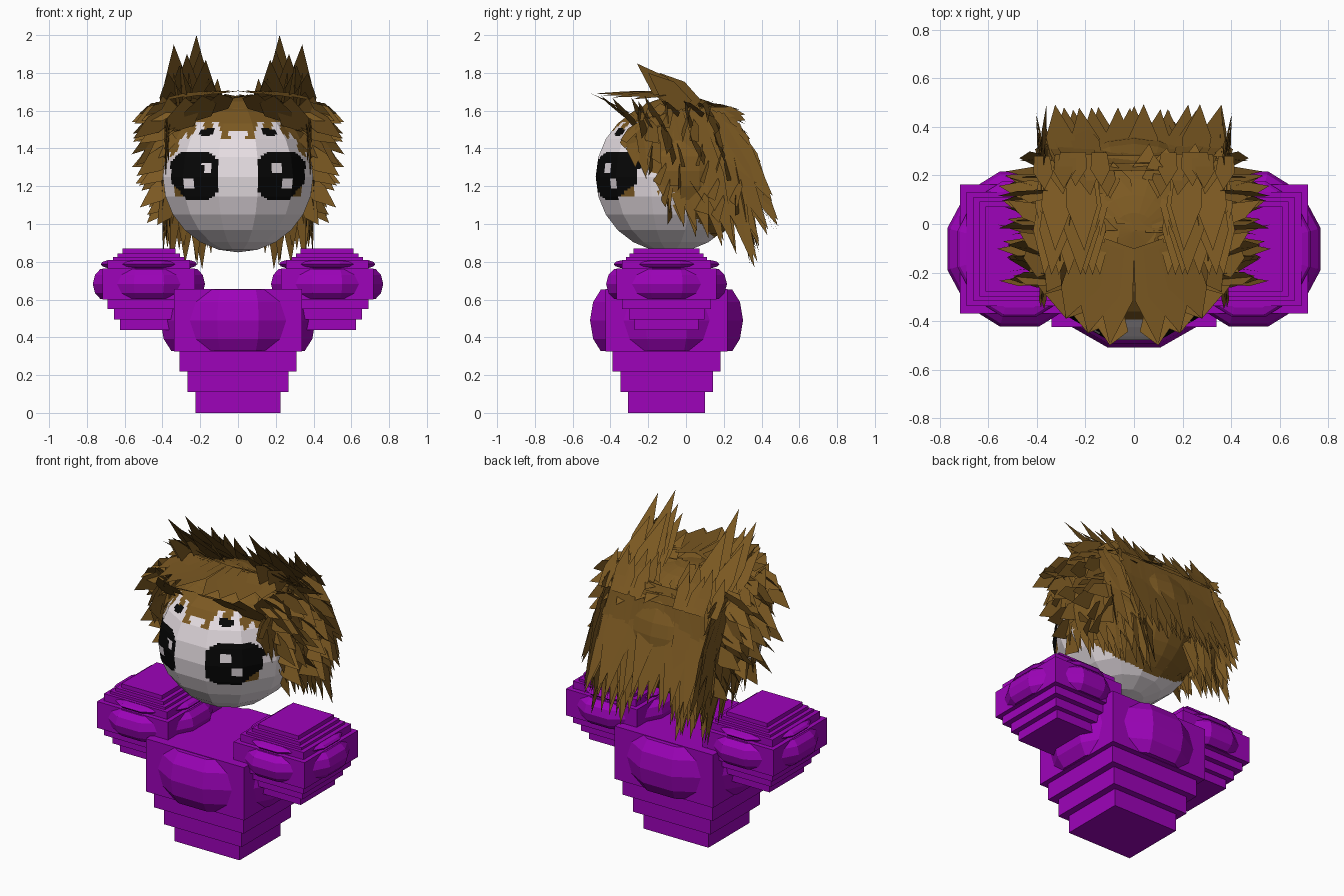
import bpy, bmesh, math, random
from mathutils import Vector

if "Cube" in bpy.data.objects:
    bpy.data.objects.remove(bpy.data.objects["Cube"])
random.seed(7)


def material(name, rgb):
    m = bpy.data.materials.new(name)
    m.use_nodes = True
    m.diffuse_color = (*rgb, 1)
    bsdf = m.node_tree.nodes["Principled BSDF"]
    bsdf.inputs["Base Color"].default_value = (*rgb, 1)
    bsdf.inputs["Roughness"].default_value = 0.9
    return m


PURPLE = material("purple", (0.34, 0.001, 0.49))
BROWN = material("hair_brown", (0.20, 0.10, 0.016))
PALE = material("pale_skin", (0.84, 0.77, 0.81))
BLACK = material("black", (0.002, 0.002, 0.002))


def finish(bm, name, *mats):
    me = bpy.data.meshes.new(name)
    bm.to_mesh(me)
    bm.free()
    for m in mats:
        me.materials.append(m)
    ob = bpy.data.objects.new(name, me)
    bpy.context.collection.objects.link(ob)
    return ob


def stack(name, cx, cy, tiers):
    """Stepped tower of boxes: (z0, z1, half x, half y)."""
    bm = bmesh.new()
    for z0, z1, hx, hy in tiers:
        vs = bmesh.ops.create_cube(bm, size=2)["verts"]
        for v in vs:
            v.co = (cx + v.co.x * hx, cy + v.co.y * hy, (z0 + z1) / 2 + v.co.z * (z1 - z0) / 2)
    return finish(bm, name, PURPLE)


def bulge(name, cx, cy, z0, z1, rx, ry):
    """Twelve-sided rounded drum with flats facing front and sides."""
    bm = bmesh.new()
    k = 1 / math.cos(math.pi / 12)
    rings = []
    for t, s in ((0, .86), (.2, .96), (.5, 1), (.8, .96), (1, .86)):
        rings.append([bm.verts.new((cx + rx * s * k * math.cos((i + .5) * math.pi / 6),
                                    cy + ry * s * k * math.sin((i + .5) * math.pi / 6),
                                    z0 + (z1 - z0) * t)) for i in range(12)])
    for a, b in zip(rings, rings[1:]):
        for i in range(12):
            j = (i + 1) % 12
            bm.faces.new((a[i], a[j], b[j], b[i]))
    bm.faces.new(rings[0][::-1])
    bm.faces.new(rings[-1])
    return finish(bm, name, PURPLE)


# Torso and arms
CY = -.103
stack("torso", 0, CY, [(0, .11, .225, .203), (.11, .22, .268, .245),
                       (.22, .325, .31, .285), (.325, .655, .34, .322)])
bulge("torso_bulge", 0, CY, .327, .652, .41, .405)
for side, sx in (("left", 1), ("right", -1)):
    cx = .472 * sx
    stack(side + "_arm", cx, CY, [
        (.44, .495, .153, .17), (.495, .55, .185, .20), (.55, .60, .218, .235),
        (.60, .765, .245, .265), (.765, .81, .218, .235), (.81, .825, .19, .215),
        (.825, .845, .165, .195), (.845, .87, .14, .175)])
    bulge(side + "_arm_bulge", cx, CY, .602, .763, .297, .32)
    bulge(side + "_shoulder_bulge", cx, CY, .767, .808, .255, .28)


# Head with painted eyes, brows and hairline
def face_colour(p):
    x, y, z = p
    u = abs(x)
    line = 1.47 if u < .1 else 1.52 if u < .22 else 1.52 - (u - .22) * 1.1
    line += .02 * (1 if math.sin(u * 70) > 0 else -1)
    if y > -.12:
        return 1 if z > 1.45 - 1.1 * (y + .33) else 0
    if abs(u - .165) < .035 and abs(z - 1.487 + .2 * (u - .165)) < .018:
        return 2
    if z > line:
        return 1
    for hx, hz in ((-.16, 1.30), (-.26, 1.215), (.21, 1.30), (.255, 1.215)):
        if max(abs(x - hx), abs(z - hz)) < .026:
            return 0
    a, b = (u - .228) / .128, (z - 1.255) / .125
    corner = 1.3 if a > 0 and b < 0 else 1.6
    if max(abs(a), abs(b)) < 1 and abs(a) + abs(b) < corner:
        return 2
    if abs(u - .305) < .03 and abs(z - 1.17) < .025:
        return 1
    return 0


bm = bmesh.new()
bmesh.ops.create_uvsphere(bm, u_segments=12, v_segments=12, radius=1)
c, s = math.cos(math.pi / 12), math.sin(math.pi / 12)
for v in bm.verts:
    x, y, z = v.co
    v.co = (.412 * (x * c - y * s), -.08 + .412 * (x * s + y * c), 1.25 + .4 * z)
bmesh.ops.subdivide_edges(bm, edges=bm.edges[:], cuts=9, use_grid_fill=True)
for f in bm.faces:
    f.material_index = face_colour(f.calc_center_median())
finish(bm, "head", PALE, BROWN, BLACK)

# Hair cap under the strands
bm = bmesh.new()
bmesh.ops.create_uvsphere(bm, u_segments=24, v_segments=16, radius=1)
for v in bm.verts:
    v.co = (.42 * v.co.x, -.03 + .39 * v.co.y, 1.28 + .40 * v.co.z)
low = [f for f in bm.faces
       if f.calc_center_median().z < 1.5 - 1.1 * (f.calc_center_median().y + .33)]
bmesh.ops.delete(bm, geom=low, context="FACES")
finish(bm, "hair_cap", BROWN)

# Strands: flat pointed blades
CENTRE = Vector((0, 0, 1.25))


def blade(bm, base, tip, across, w):
    base, tip = Vector(base), Vector(tip)
    d = Vector(across).normalized() * w / 2
    mid = base.lerp(tip, .5)
    pts = [base - d * .8, base + d * .8, mid + d, tip, mid - d]
    n = (pts[1] - pts[0]).cross(tip - base)
    if n.dot(mid - CENTRE) < 0:
        pts.reverse()
    bm.faces.new([bm.verts.new(p) for p in pts])


def rnd(a):
    return random.uniform(-a, a)


def both(bm, base, tip, across, w):
    """Blade and its mirror image."""
    for sx in (1, -1):
        blade(bm, *[(p[0] * sx, p[1], p[2]) for p in (base, tip, across)], w)


X = (1, 0, 0)

# Fringe: a flat roof above and sheets flaring up from the hairline
bm = bmesh.new()
for tip, w in (((.10, -.50, 1.69), .16), ((.19, -.45, 1.68), .2), ((.28, -.39, 1.67), .18),
               ((.36, -.28, 1.66), .18)):
    both(bm, (tip[0] * .6, -.08, 1.70), tip, (1, .35, -.1), w)
for base, tip, w in (((.12, -.30, 1.59), (.10, -.50, 1.69), .20),
                     ((.21, -.30, 1.55), (.19, -.45, 1.68), .20),
                     ((.30, -.25, 1.50), (.28, -.39, 1.67), .20),
                     ((.36, -.18, 1.48), (.37, -.29, 1.67), .16),
                     ((.39, -.12, 1.50), (.40, -.22, 1.68), .14)):
    both(bm, base, tip, (1, .5, -.3), w)
both(bm, (.30, -.10, 1.62), (.38, -.27, 1.46), (.7, .6, -.3), .15)
finish(bm, "fringe", BROWN)

# Two upright tufts leaning forward
bm = bmesh.new()
for tx, tz in ((.22, 2.0), (.17, 1.87), (.27, 1.90), (.34, 1.95), (.31, 1.84), (.37, 1.80),
               (.20, 1.92), (.14, 1.76)):
    for k in range(2):
        y = .16 + .1 * k
        both(bm, (.24 + (tx - .24) * .7, y, 1.54), (tx - .015 * k, y - .37, tz - .1 * k), X, .13)
for x, y, ty, tz in ((.30, -.02, -.26, 1.85), (.34, .0, -.20, 1.80), (.26, .05, -.14, 1.80)):
    both(bm, (x - .02, y, 1.62), (x, ty, tz), (.3, .6, .7), .12)
finish(bm, "top_tufts", BROWN)

# Crown strands sweeping back
bm = bmesh.new()
for i in range(34):
    x = rnd(.34)
    y = random.uniform(-.15, .16)
    z = 1.70 - .6 * x * x - .4 * max(y, 0)
    blade(bm, (x, y, z - .02), (x * 1.1 + rnd(.04), y + random.uniform(.13, .22), z - .09 + rnd(.05)),
          (1, 0, rnd(.4)), .12)
for i in range(14):
    x = .10 + .28 * i / 13
    y = random.uniform(.08, .30)
    both(bm, (x, y, 1.54), (x + rnd(.04), y - .14, 1.74 + rnd(.05)), X, .08)
finish(bm, "crown", BROWN)

# Long back curtain, in layers
bm = bmesh.new()
for layer in range(3):
    for i in range(17):
        x = -.33 + .66 * i / 16
        top = (x * .85, .22 + .03 * layer, 1.62 - .04 * layer)
        tip = (x + rnd(.03), .48 - .05 * layer + rnd(.015), .99 + .06 * layer + rnd(.05))
        blade(bm, top, tip, (1, 0, rnd(.1)), .12)
for i in range(10):
    x = .14 + .22 * i / 9
    both(bm, (x, .24, 1.35), (x + rnd(.03), .36 + rnd(.04), .84 + rnd(.07)), (1, rnd(.5), 0), .09)
both(bm, (.20, .24, 1.2), (.19, .38, .76), X, .08)
both(bm, (.27, .24, 1.2), (.28, .36, .79), X, .08)
finish(bm, "back_curtain", BROWN)

# Side sheets sweeping down and back
bm = bmesh.new()
for ty, tz in ((-.32, 1.40), (-.26, 1.30), (-.20, 1.24), (-.14, 1.15), (-.08, 1.06), (-.02, .98),
               (.05, .93), (.12, .92), (.20, .88), (.27, .84), (.37, .77), (.39, .88),
               (.44, .94), (.49, .99), (.45, 1.12), (.39, 1.3), (.34, 1.42), (.31, 1.55)):
    for k in range(2):
        by = max(-.26, min(.18, ty * .6 - .08 - .06 * k))
        base = (.36 + .02 * k, by, 1.60 - .25 * abs(by))
        tip = (.38 + rnd(.03), ty + rnd(.01), tz + .03 * k)
        both(bm, base, tip, (rnd(.15), .8, .5), .14)
finish(bm, "side_sheets", BROWN)

# Spikes flaring outward at the sides
bm = bmesh.new()
for z in (1.62, 1.57, 1.50, 1.43, 1.37, 1.30, 1.22, 1.14, 1.06):
    reach = .53 - .9 * max(0, z - 1.58) - .55 * max(0, 1.2 - z)
    for k in range(4):
        y = -.2 + .12 * k + max(0, 1.45 - z) * .4
        both(bm, (.34, y - .03, min(z + .1, 1.62)), (reach + rnd(.035), y + rnd(.06), z - .03 + rnd(.04)),
             (.5, rnd(.8), .7), .11)
finish(bm, "side_spikes", BROWN)
